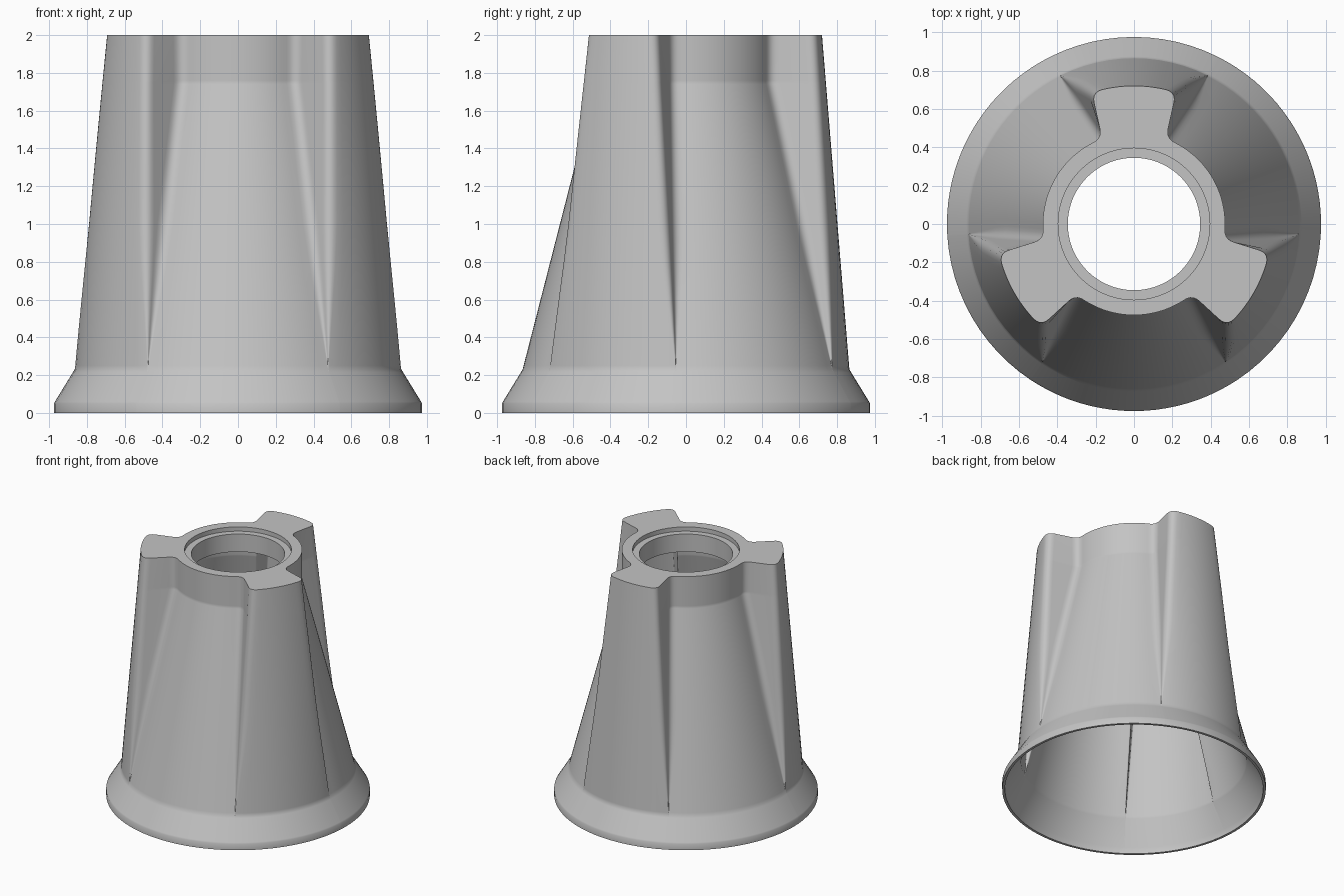
import bpy, bmesh, math
from mathutils import Vector

cube = bpy.data.objects.get("Cube")
if cube:
    bpy.data.objects.remove(cube, do_unlink=True)

# Main dimensions
Z_FLARE, Z_NECK, Z_TOP = 0.23, 1.75, 2.0
R_BASE, R_FLARE, R_NECK, R_LOBE = 0.975, 0.865, 0.475, 0.72
A_FLARE, A_NECK, A_LOBE = (math.radians(a) for a in (26.5, 20.5, 17.8))


def polar(r, a):
    return Vector((r * math.cos(a), r * math.sin(a)))


def angle(p):
    return math.atan2(p.y, p.x)


def bend(a, b, c, n):
    """Rounded corner from a to c around b."""
    return [a * (1 - t) ** 2 + b * 2 * t * (1 - t) + c * t * t
            for t in (i / n for i in range(n + 1))]


def section(z, inset=0.0, fillet=0.055):
    """Three-lobed outline at height z, lobes on the back and front diagonals."""
    u = (z - Z_FLARE) / (Z_TOP - Z_FLARE)
    v = min(1.0, (z - Z_FLARE) / (Z_NECK - Z_FLARE))
    start = polar(R_FLARE, A_FLARE)
    corner = start.lerp(polar(R_LOBE, A_LOBE), u)
    crease = start.lerp(polar(R_NECK, A_NECK), v)
    r_out = R_FLARE + (R_LOBE - R_FLARE) * u - inset
    r_in = R_FLARE + (R_NECK - R_FLARE) * v - inset
    a_out = angle(corner) - inset / r_out
    a_in = angle(crease) - inset / r_in
    corner, crease = polar(r_out, a_out), polar(r_in, a_in)
    d = max(0.002, min(fillet, 0.45 * (corner - crease).length))
    side = (crease - corner).normalized() if u > 0 else polar(1, a_out + math.pi / 2)
    a1, a2 = a_out - d / r_out, a_in + d / r_in
    half = [polar(r_out, a1 * i / 6) for i in range(6)]
    half += bend(polar(r_out, a1), corner, corner + side * d, 5)
    half += bend(crease - side * d, crease, polar(r_in, a2), 5)
    half += [polar(r_in, a2 + (math.pi / 3 - a2) * i / 10) for i in range(1, 11)]
    whole = [Vector((p.x, -p.y)) for p in reversed(half[1:-1])] + half
    ring = []
    for k in range(3):
        turn = math.pi / 2 + k * math.tau / 3
        ring += [polar(p.length, angle(p) + turn) for p in whole]
    return [(p.x, p.y, z) for p in ring]


def circle(r, z, like):
    """Circle with the same vertex directions as another ring."""
    return [(*polar(r, math.atan2(p[1], p[0])), z) for p in like]


levels = [Z_FLARE, 0.25, 0.32, 0.45, 0.6, 0.8, 1.0, 1.2, 1.4, 1.6, 1.74, Z_NECK]

# Outer skin from the flared foot up to the lobed top
foot = section(Z_FLARE)
rings = [circle(R_BASE, 0, foot), circle(R_BASE, 0.05, foot),
         circle(R_BASE - 0.006, 0.06, foot), circle(R_FLARE + 0.009, 0.215, foot)]
rings += [section(z) for z in levels + [1.76, Z_TOP]]

# Top face, shallow counterbore and through hole
top = rings[-1]
rings += [circle(r, z, top) for r, z in
          ((0.395, 2.0), (0.395, 1.965), (0.345, 1.965), (0.345, 1.82))]

# Hollow inside, following the outer skin down to the rim
WALL = 0.03
rings += [section(z, WALL, 0.012) for z in [1.82] + levels[::-1]]
inner_foot = rings[-1]
rings += [circle(R_BASE - 0.025, 0.05, inner_foot), circle(R_BASE - 0.02, 0, foot)]

bm = bmesh.new()
loops = [[bm.verts.new(p) for p in ring] for ring in rings]
count = len(loops[0])
for k, lower in enumerate(loops):
    upper = loops[(k + 1) % len(loops)]
    for i in range(count):
        j = (i + 1) % count
        bm.faces.new((lower[i], lower[j], upper[j], upper[i]))
bmesh.ops.recalc_face_normals(bm, faces=bm.faces)

mesh = bpy.data.meshes.new("lobed_cone_shell")
bm.to_mesh(mesh)
bm.free()
shell = bpy.data.objects.new("lobed_cone_shell", mesh)
bpy.context.collection.objects.link(shell)

# Plain grey finish
grey = bpy.data.materials.new("light_grey")
grey.use_nodes = True
colour = (0.55, 0.55, 0.55, 1.0)
grey.diffuse_color = colour
grey.node_tree.nodes["Principled BSDF"].inputs["Base Color"].default_value = colour
mesh.materials.append(grey)

bpy.ops.object.select_all(action='DESELECT')
shell.select_set(True)
bpy.context.view_layer.objects.active = shell
bpy.ops.object.shade_smooth_by_angle(angle=math.radians(35))
